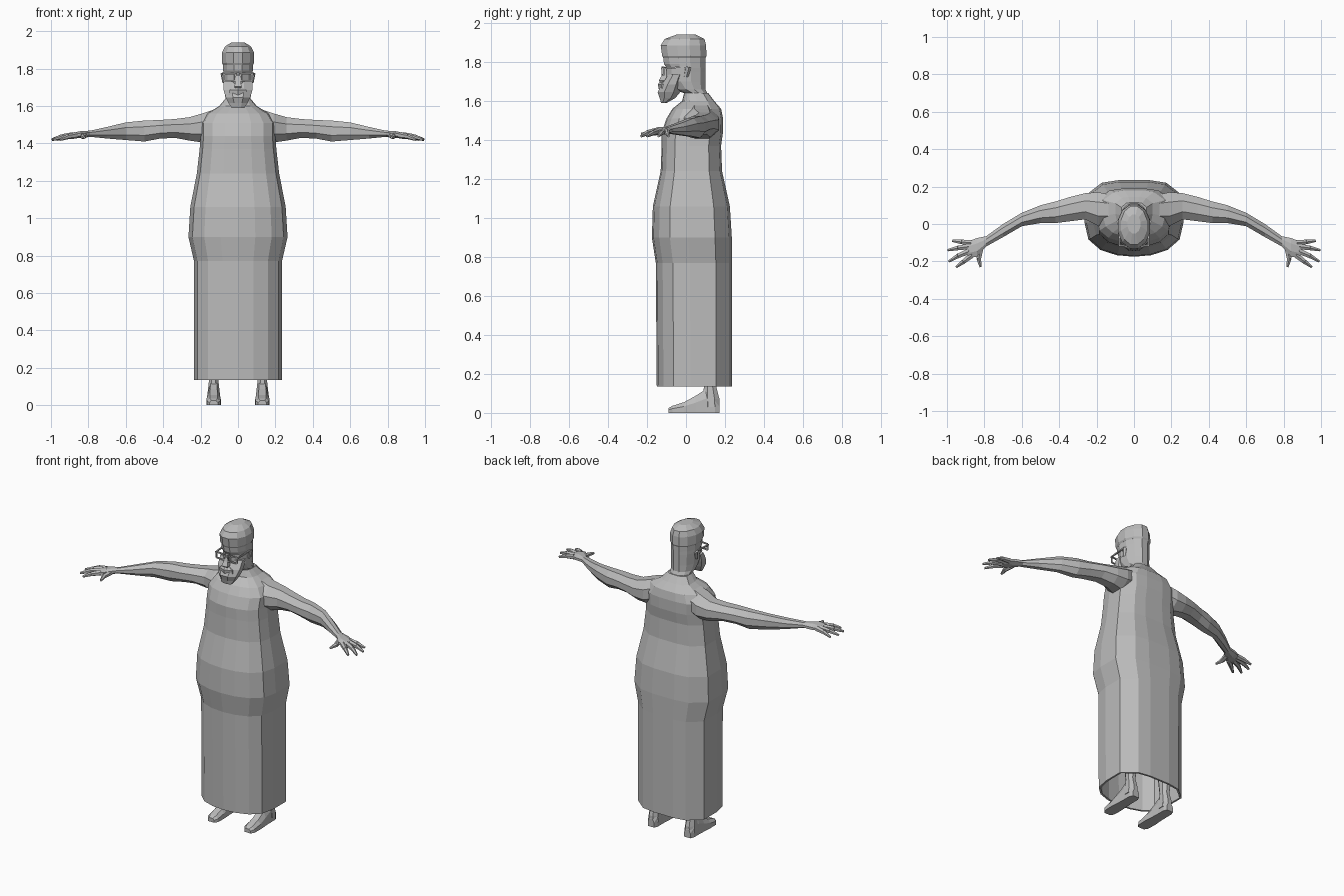
import bpy, bmesh, math
from mathutils import Vector

cube = bpy.data.objects.get("Cube")
if cube:
    bpy.data.objects.remove(cube)

grey = bpy.data.materials.new("plain grey")
grey.use_nodes = True
grey.diffuse_color = (0.5, 0.5, 0.5, 1)
grey.node_tree.nodes["Principled BSDF"].inputs["Base Color"].default_value = (0.5, 0.5, 0.5, 1)


def loft(name, rings, mirror=False, caps=True):
    """Skin a list of closed rings that have equal point counts."""
    bm = bmesh.new()
    loops = [[bm.verts.new(p) for p in ring] for ring in rings]
    n = len(loops[0])
    for a, b in zip(loops, loops[1:]):
        for i in range(n):
            j = (i + 1) % n
            bm.faces.new((a[i], a[j], b[j], b[i]))
    if caps:
        bm.faces.new(loops[0][::-1])
    bm.faces.new(loops[-1])
    bmesh.ops.recalc_face_normals(bm, faces=bm.faces)
    me = bpy.data.meshes.new(name)
    bm.to_mesh(me)
    bm.free()
    me.materials.append(grey)
    ob = bpy.data.objects.new(name, me)
    bpy.context.collection.objects.link(ob)
    if mirror:
        ob.modifiers.new("Mirror", 'MIRROR').use_mirror_merge = False
    return ob


def oval(n, turn=0.5):
    """Unit polygon that reaches -1..1 on both axes."""
    pts = [(math.cos((i + turn) * math.tau / n), math.sin((i + turn) * math.tau / n)) for i in range(n)]
    m = max(p[0] for p in pts)
    return [(a / m, b / m) for a, b in pts]


def level_rings(rows, shape, cx=0):
    """Horizontal rings from rows of (z, half width, front y, back y)."""
    return [[(cx + a * w, (f + b) / 2 + c * (b - f) / 2, z) for a, c in shape]
            for z, w, f, b in rows]


def limb_rings(rows, shape):
    """Upright rings from rows of (x, front y, back y, low z, high z)."""
    return [[(x, (f + b) / 2 + a * (b - f) / 2, (lo + hi) / 2 + c * (hi - lo) / 2)
             for a, c in shape] for x, f, b, lo, hi in rows]


def bar(name, p, q, r0, r1, sides=4, mirror=True):
    """Tapered straight rod between two points."""
    p, q = Vector(p), Vector(q)
    rot = (q - p).to_track_quat('Z', 'Y')
    shape = oval(sides)
    return loft(name, [[c + rot @ Vector((a * r, b * r, 0)) for a, b in shape]
                       for c, r in ((p, r0), (q, r1))], mirror)


# Robe: rounded belly side, flatter back
half = [(0, -1), (.35, -.96), (.68, -.82), (.92, -.55), (1, -.1), (1, .58), (.65, .93), (.3, 1)]
body = half + [(0, 1)] + [(-x, y) for x, y in half[:0:-1]]
robe = loft("robe", level_rings([
    (.135, .235, -.15, .235), (.77, .235, -.155, .235), (.9, .265, -.175, .235),
    (1.06, .255, -.17, .225), (1.24, .22, -.13, .185), (1.37, .205, -.125, .18),
    (1.44, .2, -.125, .19), (1.51, .2, -.1, .19), (1.56, .165, -.07, .18),
    (1.6, .1, -.02, .145), (1.64, .067, -.01, .115)], body), caps=False)
solid = robe.modifiers.new("Cloth", 'SOLIDIFY')
solid.thickness = .012
solid.offset = -1

# Neck and head
loft("head", level_rings([
    (1.58, .075, 0, .14), (1.64, .066, -.01, .11), (1.66, .07, -.06, .1),
    (1.7, .075, -.1, .1), (1.745, .077, -.1, .1), (1.77, .078, -.1, .1),
    (1.79, .079, -.113, .1), (1.825, .08, -.117, .1)], oval(12)))
loft("hair_cap", level_rings([
    (1.82, .08, -.117, .1), (1.83, .086, -.122, .105), (1.885, .086, -.13, .103),
    (1.918, .07, -.11, .095), (1.94, .035, -.05, .05)], oval(12)))

# Beard: blunt wedge that juts forward
loft("beard", level_rings([
    (1.59, .035, -.128, -.1), (1.615, .05, -.135, -.055), (1.645, .065, -.145, -.03),
    (1.685, .077, -.125, -.02), (1.735, .079, -.09, -.01)], oval(8)))
loft("moustache", level_rings([
    (1.66, .05, -.135, -.08), (1.685, .045, -.14, -.08), (1.7, .02, -.13, -.08)], oval(6)))
loft("nose", level_rings([
    (1.695, .015, -.13, -.08), (1.705, .02, -.14, -.08),
    (1.73, .014, -.125, -.08), (1.775, .009, -.11, -.08)], oval(4)))

# Glasses: two square frames, bridge and temples
for z in (1.735, 1.772):
    bar("frame_rail", (.014, -.122, z), (.074, -.115, z), .004, .004)
for x, y in ((.014, -.122), (.074, -.115)):
    bar("frame_side", (x, y, 1.735), (x, y, 1.772), .004, .004)
bar("bridge", (-.016, -.125, 1.765), (.016, -.125, 1.765), .004, .004, mirror=False)
bar("temple", (.078, -.118, 1.768), (.082, .0, 1.775), .004, .004)
bar("ear", (.072, .0, 1.725), (.076, .012, 1.775), .01, .015, 6)

# Arms sweep forward to the hands
loft("arm", limb_rings([
    (.1, .0, .15, 1.43, 1.59), (.19, -.01, .17, 1.405, 1.56), (.26, .025, .165, 1.415, 1.54),
    (.34, .015, .145, 1.43, 1.53), (.42, .005, .12, 1.425, 1.525), (.5, .005, .1, 1.41, 1.522),
    (.6, -.012, .06, 1.418, 1.512), (.7, -.07, .0, 1.426, 1.488), (.79, -.12, -.065, 1.435, 1.468),
    (.84, -.175, -.075, 1.428, 1.466), (.89, -.18, -.095, 1.428, 1.455)], oval(8)), True)

# Fingers: two tapering bones each
for name, base, mid, tip in (
        ("little_finger", (.87, -.1), (.92, -.096), (.97, -.09)),
        ("ring_finger", (.88, -.12), (.94, -.128), (.995, -.14)),
        ("middle_finger", (.88, -.145), (.94, -.17), (.99, -.2)),
        ("index_finger", (.865, -.165), (.91, -.2), (.95, -.23)),
        ("thumb", (.82, -.13), (.83, -.185), (.82, -.23))):
    bar(name, (*base, 1.443), (*mid, 1.436), .015, .012, 6)
    bar(name + "_tip", (*mid, 1.436), (*tip, 1.42 if name != "thumb" else 1.43), .012, .006, 6)

# Legs hidden in the robe, and bare feet
loft("leg", level_rings([
    (.03, .036, .09, .172), (.07, .032, .085, .172), (.135, .025, .092, .155),
    (.25, .035, .08, .17), (.5, .045, .06, .17)], oval(8), .13), True)
foot = [(-1, -1), (1, -1), (1, .2), (.55, 1), (-.55, 1), (-1, .2)]
loft("foot", [[(.13 + a * w, y, h / 2 * (1 + c)) for a, c in foot] for y, w, h in (
    (-.09, .022, .025), (-.07, .036, .036), (-.01, .038, .055), (.05, .034, .088),
    (.1, .032, .12), (.15, .032, .1), (.173, .022, .05))], True)
